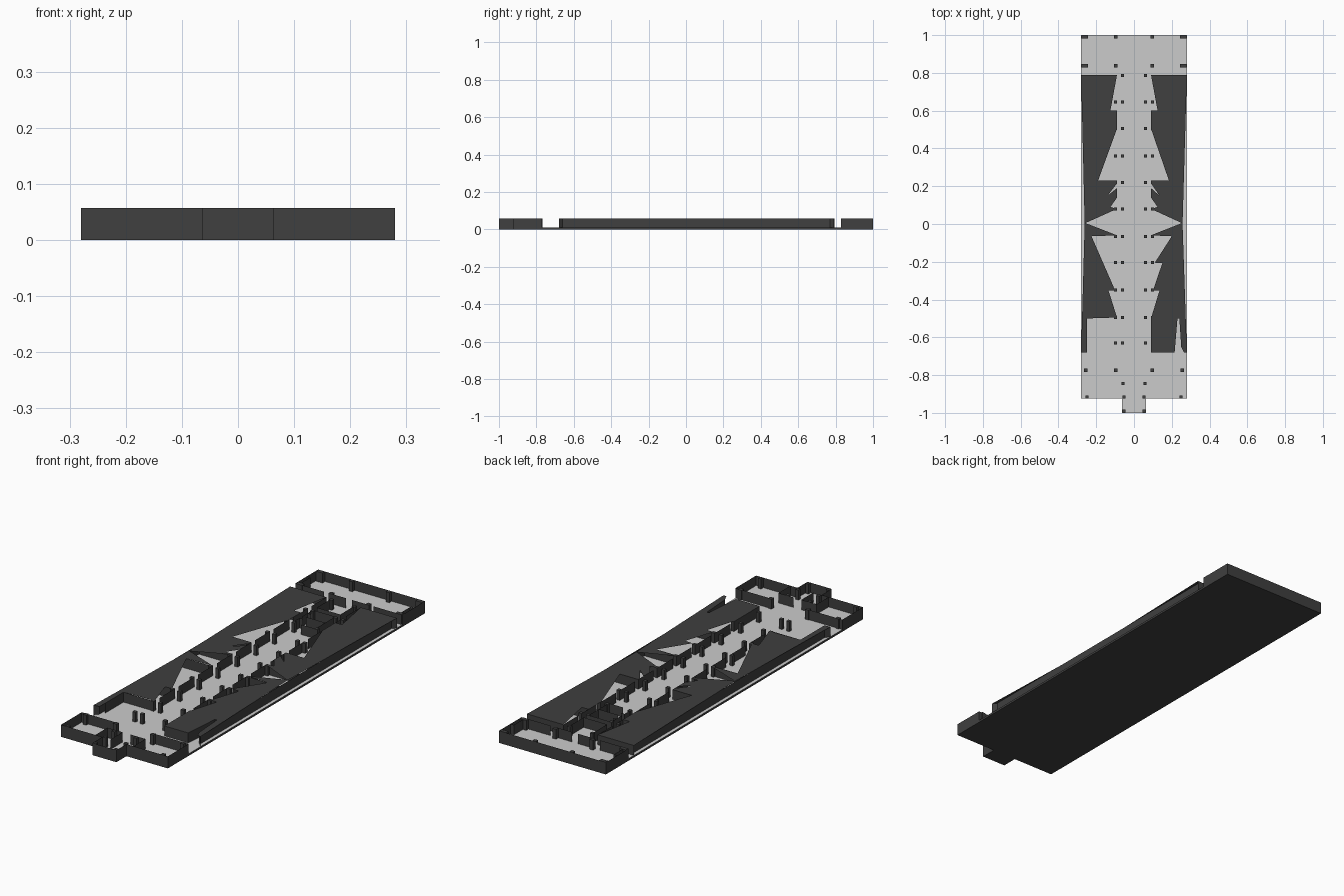
import bpy

H, F = 0.057, 0.01   # wall top, slab top
dark = bpy.data.materials.new("dark_wall")
dark.diffuse_color = (0.05, 0.05, 0.05, 1)


def make(name, verts, faces, mat=dark):
    me = bpy.data.meshes.new(name)
    me.from_pydata(verts, [], faces)
    if mat:
        me.materials.append(mat)
    ob = bpy.data.objects.new(name, me)
    bpy.context.collection.objects.link(ob)
    return ob


def walls(name, paths):
    """Thin upright sheets along each plan path."""
    v, f = [], []
    for p in paths:
        for a, b in zip(p, p[1:]):
            n = len(v)
            v += [(*a, F), (*b, F), (*b, H), (*a, H)]
            f.append((n, n + 1, n + 2, n + 3))
    return make(name, v, f)


def mirror(paths):
    return paths + [[(-x, y) for x, y in p] for p in paths]


# floor slab with light top
half = [(0.063, -1), (0.063, -0.925), (0.28, -0.925), (0.28, 1)]
plan = half + [(-x, y) for x, y in reversed(half)]
n = len(plan)
make("slab", [(x, y, 0) for x, y in plan] + [(x, y, F) for x, y in plan],
     [tuple(reversed(range(n)))] + [(i, (i + 1) % n, (i + 1) % n + n, i + n) for i in range(n)])
make("floor", [(x, y, F) for x, y in plan], [tuple(range(n))], None)

# outer walls of the front and rear blocks
walls("front_block_walls", mirror([
    [(0, -1), (0.063, -1), (0.063, -0.925), (0.28, -0.925), (0.28, -0.77), (0.1, -0.77)],
    [(0.02, -0.835), (0.1, -0.835), (0.1, -0.925)]]) + [[(-0.02, -0.835), (-0.02, -0.925)]])
walls("rear_block_walls", mirror([
    [(0, 1), (0.28, 1), (0.28, 0.83), (0.13, 0.83)],
    [(0.1, 0.83), (0.015, 0.83)],
    [(0.28, 0.915), (0.262, 0.915), (0.262, 0.83)]]))

# long side walls, corridor walls with door gaps, room partitions
walls("side_walls", mirror([[(0.28, 0.79), (0.264, 0.77), (0.264, -0.66), (0.28, -0.68)],
                            [(0.09, 0.79), (0.28, 0.79)]]))
ys = [0.79, 0.645, 0.505, 0.36, 0.22, 0.08, -0.065, -0.205, -0.35, -0.495]
walls("corridor_walls", mirror([[(0.09, a), (0.09, b + 0.035)] for a, b in zip(ys, ys[1:])]))
walls("partitions", mirror([[(0.09, y), (0.262, y)] for y in (0.6, 0.225, 0.085, -0.065, -0.35)]))
walls("front_room_walls", [[(-0.09, -0.5), (-0.25, -0.5), (-0.25, -0.64)],
                           [(0.09, -0.5), (0.09, -0.68), (0.215, -0.68), (0.23, -0.5),
                            (0.24, -0.5), (0.25, -0.65), (0.28, -0.68)]])

# core rooms in the corridor
walls("core_rooms", [
    [(-0.063, 0.79), (-0.063, 0.68), (0.06, 0.68), (0.06, 0.79)],
    [(-0.063, 0.57), (-0.063, 0.65), (0.055, 0.65), (0.055, 0.5), (-0.02, 0.5)],
    [(-0.045, 0.575), (0.055, 0.575)], [(-0.063, 0.61), (-0.045, 0.61)],
    [(-0.063, 0.5), (-0.063, 0.55), (-0.045, 0.55)]])

# wall-top sheets with sawtooth inner edges
left = [(-0.28, 0.79), (-0.09, 0.79), (-0.125, 0.6), (-0.09, 0.6), (-0.09, 0.505), (-0.19, 0.23),
        (-0.09, 0.23), (-0.09, 0.215), (-0.14, 0.15), (-0.09, 0.19), (-0.09, 0.14), (-0.125, 0.09),
        (-0.09, 0.08), (-0.257, 0.005), (-0.09, -0.06), (-0.225, -0.065), (-0.105, -0.34),
        (-0.09, -0.35), (-0.135, -0.352), (-0.09, -0.495), (-0.25, -0.5), (-0.25, -0.64),
        (-0.235, -0.645), (-0.25, -0.68), (-0.28, -0.68), (-0.261, 0)]
left[22:24] = [(-0.25, -0.68)]
right = [(0.28, 0.79), (0.09, 0.79), (0.125, 0.6), (0.09, 0.6), (0.09, 0.505), (0.185, 0.23),
         (0.09, 0.23), (0.09, 0.215), (0.135, 0.15), (0.09, 0.19), (0.09, 0.14), (0.125, 0.09),
         (0.09, 0.08), (0.253, 0.005), (0.09, -0.06), (0.2, -0.065), (0.11, -0.205), (0.15, -0.207),
         (0.105, -0.34), (0.09, -0.35), (0.135, -0.352), (0.09, -0.5), (0.09, -0.68),
         (0.215, -0.68), (0.23, -0.5), (0.24, -0.5), (0.25, -0.65), (0.265, -0.68), (0.28, -0.68), (0.257, 0)]
for name, outline in (("left_top", left), ("right_top", list(reversed(right)))):
    make(name, [(x, y, H) for x, y in reversed(outline)], [tuple(range(len(outline)))])

# columns
spots = [(x, y, 0.008) for y in ys[1:] + [-0.63] for x in (0.098, 0.06)]
spots += [(x, y, 0.009) for y in (0.99, 0.838) for x in (0.253, 0.268, 0.097)]
spots += [(0.06, 0.785, 0.008), (0.255, -0.775, 0.009), (0.097, -0.775, 0.009),
          (0.057, -0.845, 0.008), (0.25, -0.916, 0.008), (0.054, -0.916, 0.008), (0.054, -0.99, 0.008)]
v, f = [], []
for x, y, r in [(s * x, y, r) for x, y, r in spots for s in (1, -1)]:
    k = len(v)
    v += [(x + a * r, y + b * r, z) for z in (F, H) for a, b in ((-1, -1), (1, -1), (1, 1), (-1, 1))]
    f.append((k + 4, k + 5, k + 6, k + 7))
    f += [(k + i, k + (i + 1) % 4, k + (i + 1) % 4 + 4, k + i + 4) for i in range(4)]
make("columns", v, f)
